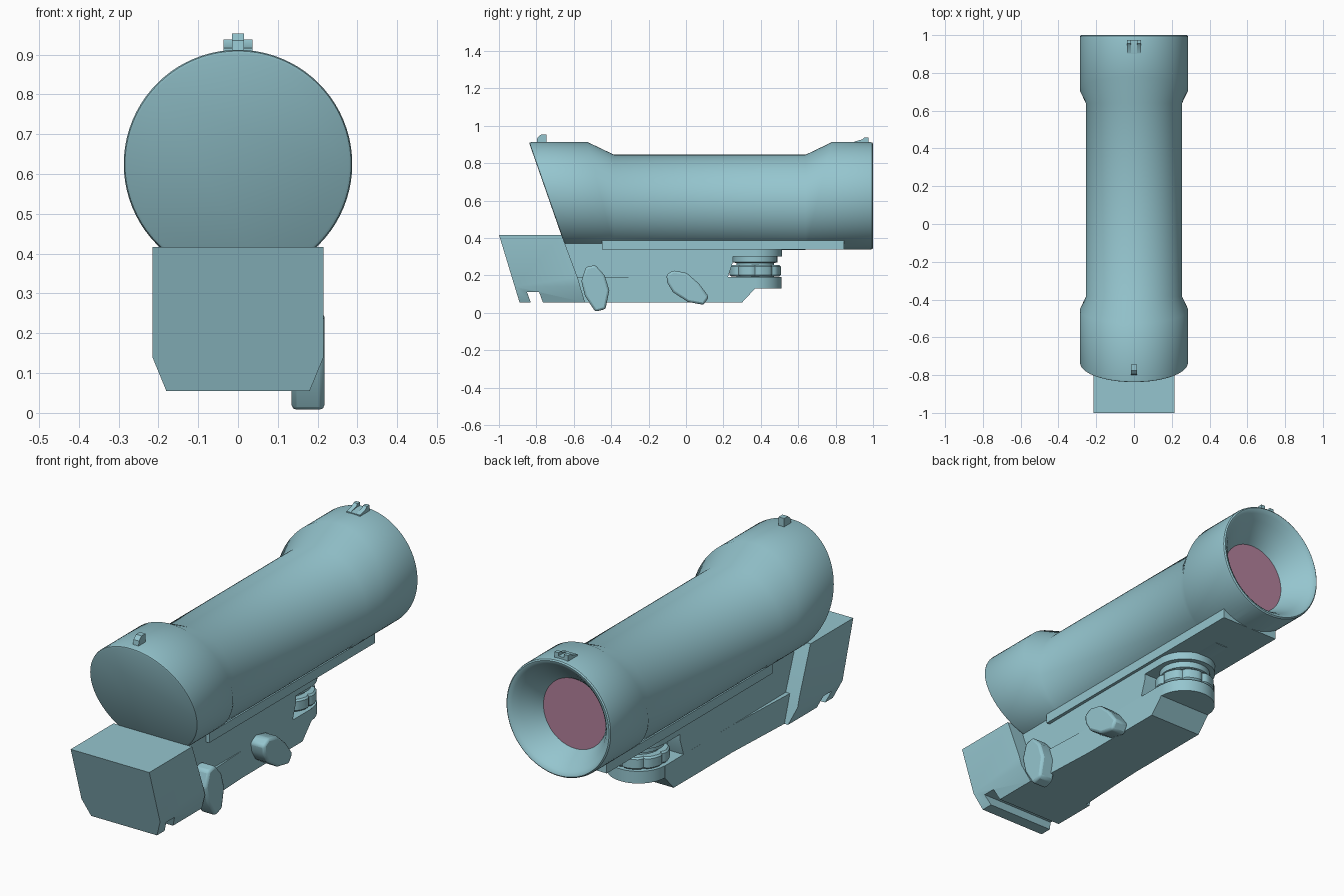
import bpy, bmesh, math
from mathutils import Vector

if "Cube" in bpy.data.objects:
    bpy.data.objects.remove(bpy.data.objects["Cube"])


def material(name, rgb):
    m = bpy.data.materials.new(name)
    m.diffuse_color = (*rgb, 1)
    m.use_nodes = True
    m.node_tree.nodes["Principled BSDF"].inputs["Base Color"].default_value = m.diffuse_color
    return m


TEAL = material("teal_body", (0.30, 0.56, 0.62))
PINK = material("pink_lens", (0.45, 0.22, 0.33))


def finish(name, bm, mats=(TEAL,), bevel=0, angle=32):
    bmesh.ops.recalc_face_normals(bm, faces=bm.faces[:])
    me = bpy.data.meshes.new(name)
    bm.to_mesh(me)
    bm.free()
    ob = bpy.data.objects.new(name, me)
    bpy.context.collection.objects.link(ob)
    for m in mats:
        me.materials.append(m)
    if bevel:
        mod = ob.modifiers.new("bevel", "BEVEL")
        mod.width = bevel
        mod.segments = 2
        mod.limit_method = "ANGLE"
    bpy.ops.object.select_all(action="DESELECT")
    ob.select_set(True)
    bpy.context.view_layer.objects.active = ob
    bpy.ops.object.shade_smooth_by_angle(angle=math.radians(angle))
    return ob


def loft(bm, rings):
    """Skin a list of closed rings and cap both ends; returns the caps."""
    vs = [[bm.verts.new(p) for p in ring] for ring in rings]
    n = len(vs[0])
    for a, b in zip(vs, vs[1:]):
        for i in range(n):
            j = (i + 1) % n
            bm.faces.new((a[i], a[j], b[j], b[i]))
    return bm.faces.new(vs[0]), bm.faces.new(vs[-1])


def prism(name, yz, x0, x1, split=None, width=None, bevel=0):
    """Extrude a side profile along x; optionally scale x by width(y, z)."""
    bm = bmesh.new()
    loft(bm, [[(x, y, z) for y, z in yz] for x in (x0, x1)])
    if split:
        bmesh.ops.bisect_plane(bm, geom=bm.verts[:] + bm.edges[:] + bm.faces[:],
                               plane_co=(0, 0, split), plane_no=(0, 0, 1))
    if width:
        for v in bm.verts:
            v.co.x = math.copysign(width(v.co.y, v.co.z), v.co.x)
    return finish(name, bm, bevel=bevel)


def disc_stack(name, y, profile, lobes=0, depth=0.0, n=64):
    """Vertical turned part from (radius, z) pairs, with optional scallops."""
    bm = bmesh.new()
    rings = []
    for r, z in profile:
        ring = []
        for i in range(n):
            t = 2 * math.pi * i / n
            q = r - depth * max(0, math.cos(lobes * t)) ** 4 if lobes else r
            ring.append((q * math.cos(t), y + q * math.sin(t), z))
        rings.append(ring)
    loft(bm, rings)
    return finish(name, bm)


# Main tube: each ring is (centre z, radius, y, tilt of y with height)
N = 80
sections = [
    (0.625, 0.278, -0.740, -0.097), (0.625, 0.284, -0.737, -0.099),
    (0.625, 0.287, -0.728, -0.100), (0.625, 0.287, -0.455, -0.070),
    (0.590, 0.255, -0.385, 0.0), (0.590, 0.255, 0.640, 0.0),
    (0.625, 0.287, 0.710, 0.070), (0.625, 0.287, 0.985, 0.0),
    (0.625, 0.285, 0.995, 0.0), (0.625, 0.279, 1.000, 0.0),
    (0.625, 0.271, 0.998, 0.0), (0.624, 0.258, 0.988, 0.0),
    (0.620, 0.235, 0.962, 0.0), (0.612, 0.208, 0.925, 0.0),
    (0.604, 0.184, 0.890, 0.0), (0.600, 0.172, 0.868, 0.0)]
bm = bmesh.new()
rings = []
for cz, r, y, k in sections:
    angles = [2 * math.pi * i / N for i in range(N)]
    rings.append([(r * math.cos(t), y + k * math.sin(t), cz + r * math.sin(t)) for t in angles])
front_cap, lens = loft(bm, rings)
lens.material_index = 1
finish("scope_tube", bm, (TEAL, PINK), angle=35)

# Flat rail under the tube
prism("tube_rail", [(-0.45, 0.338), (0.845, 0.338), (0.845, 0.385), (-0.45, 0.385)], -0.158, 0.158)

# Wide front block with hooked underside and chamfered lower sides
prism("front_block",
      [(-1, 0.417), (-0.89, 0.055), (-0.83, 0.055), (-0.85, 0.11), (-0.785, 0.11),
       (-0.765, 0.055), (-0.54, 0.055), (-0.58, 0.19), (-0.665, 0.417)], -0.215, 0.215,
      split=0.14, width=lambda y, z: 0.215 - 0.035 * max(0, (0.14 - z) / 0.085))

# Mount body: lower beam and upper web, flush from mid length to the rear
def taper(y):
    return min(1, max(0, (-0.16 - y) / 0.42))


prism("mount_lower",
      [(-0.6, 0.055), (-0.16, 0.055), (0.3, 0.055), (0.37, 0.13), (0.37, 0.19),
       (-0.16, 0.19), (-0.6, 0.19)], -0.145, 0.145,
      width=lambda y, z: 0.143 + 0.02 * taper(y))
prism("mount_upper",
      [(-0.6, 0.18), (-0.16, 0.18), (0.22, 0.18), (0.25, 0.27), (0.25, 0.30), (0.37, 0.30),
       (0.37, 0.37), (-0.16, 0.37), (-0.66, 0.37)], -0.143, 0.143,
      width=lambda y, z: 0.143 - 0.004 * taper(y))

# Rear pivot: rounded beam end, scalloped adjusting wheel, neck and cap
disc_stack("mount_rear_end", 0.37, [(0.141, 0.13), (0.141, 0.19)])
disc_stack("adjusting_wheel", 0.37,
           [(0.132, 0.195), (0.140, 0.203), (0.140, 0.247), (0.132, 0.255)], 8, 0.012)
disc_stack("pivot_neck", 0.37, [(0.10, 0.18), (0.10, 0.265), (0.118, 0.27), (0.118, 0.31)])
disc_stack("pivot_cap", 0.37, [(0.143, 0.30), (0.143, 0.37)])

# Clamp knobs on the right side
knobs = {
    "front_clamp_knob": [(-0.535, 0.245), (-0.485, 0.255), (-0.435, 0.20), (-0.41, 0.12),
                         (-0.43, 0.02), (-0.485, 0.005), (-0.54, 0.09), (-0.56, 0.17)],
    "rear_clamp_knob": [(-0.105, 0.205), (-0.065, 0.227), (0.005, 0.212), (0.07, 0.155),
                        (0.122, 0.085), (0.095, 0.042), (0.01, 0.058), (-0.07, 0.11), (-0.1, 0.16)]}
for name, pts in knobs.items():
    prism(name, pts, 0.135, 0.217, bevel=0.012)

# Open sights on top of both bells
prism("front_sight", [(-0.80, 0.90), (-0.795, 0.935), (-0.775, 0.953), (-0.745, 0.953),
                      (-0.745, 0.90)], -0.015, 0.015)
prism("rear_sight_base", [(0.90, 0.90), (0.90, 0.916), (0.945, 0.922), (0.975, 0.922),
                          (0.975, 0.90)], -0.037, 0.037)
for side, x in (("left", -0.037), ("right", 0.015)):
    prism(f"rear_sight_{side}_post", [(0.90, 0.915), (0.945, 0.928), (0.955, 0.938),
                                      (0.975, 0.938), (0.975, 0.915)], x, x + 0.022)
